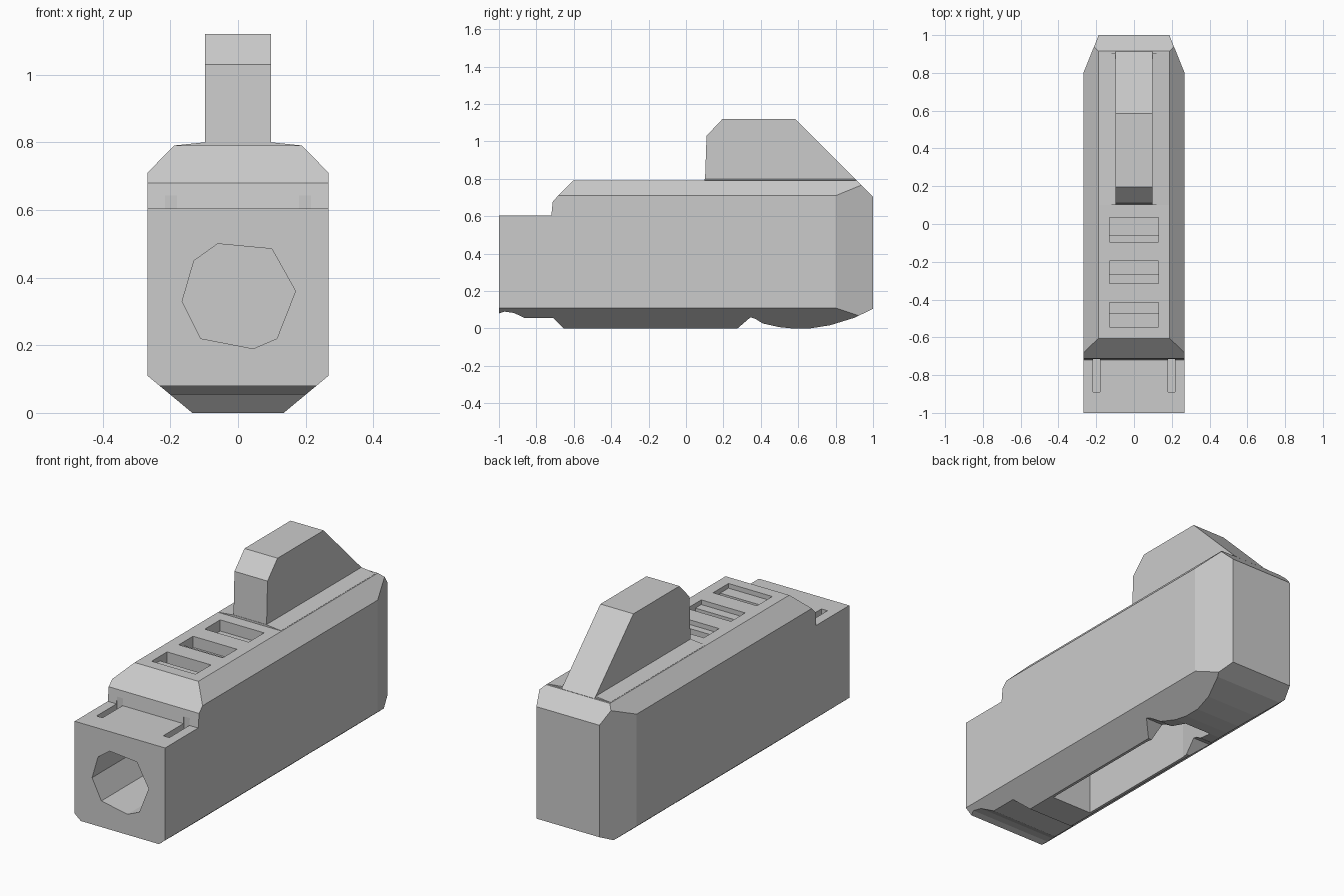
import bpy, bmesh

cube = bpy.data.objects.get("Cube")
if cube:
    bpy.data.objects.remove(cube, do_unlink=True)

GREY = (0.6, 0.6, 0.6, 1.0)
grey = bpy.data.materials.new("plain grey")
grey.use_nodes = True
grey.diffuse_color = GREY
grey.node_tree.nodes["Principled BSDF"].inputs["Base Color"].default_value = GREY


def prism(name, outline, axis, lo, hi):
    """Extrude a 2D outline along one axis, from lo to hi."""
    def place(a, b, t):
        return {"x": (t, a, b), "y": (a, t, b), "z": (a, b, t)}[axis]
    bm = bmesh.new()
    start = [bm.verts.new(place(a, b, lo)) for a, b in outline]
    end = [bm.verts.new(place(a, b, hi)) for a, b in outline]
    bm.faces.new(start)
    bm.faces.new(end)
    for i in range(len(outline)):
        j = (i + 1) % len(outline)
        bm.faces.new((start[i], start[j], end[j], end[i]))
    bmesh.ops.recalc_face_normals(bm, faces=bm.faces)
    mesh = bpy.data.meshes.new(name)
    bm.to_mesh(mesh)
    bm.free()
    mesh.materials.append(grey)
    obj = bpy.data.objects.new(name, mesh)
    bpy.context.scene.collection.objects.link(obj)
    return obj


def box(name, x0, x1, y0, y1, z0, z1):
    return prism(name, [(x0, y0), (x1, y0), (x1, y1), (x0, y1)], "z", z0, z1)


def mirrored(half):
    return half + [(-a, b) for a, b in reversed(half)]


def carve(target, tool, operation):
    """Apply a boolean and discard the tool."""
    tool.hide_render = True
    mod = target.modifiers.new("carve", "BOOLEAN")
    mod.operation, mod.solver, mod.object = operation, "EXACT", tool
    bpy.context.view_layer.update()
    graph = bpy.context.evaluated_depsgraph_get()
    mesh = bpy.data.meshes.new_from_object(target.evaluated_get(graph))
    target.modifiers.clear()
    target.data = mesh
    bpy.data.objects.remove(tool, do_unlink=True)


# Main body: side profile trimmed by the front section and the plan outline
side = [(-1, 0.08), (-0.97, 0.09), (-0.92, 0.083), (-0.86, 0.055),
        (-0.71, 0.055), (-0.655, 0), (0.275, 0), (0.345, 0.06), (0.37, 0.052),
        (0.41, 0.027), (0.5, 0.007), (0.57, 0), (0.66, 0), (0.77, 0.017),
        (0.9, 0.057), (1, 0.105), (1, 0.705), (0.915, 0.79), (-0.605, 0.79),
        (-0.712, 0.68), (-0.72, 0.605), (-1, 0.605)]
body = prism("main_body", side, "x", -0.4, 0.4)
section = mirrored([(0.135, 0), (0.268, 0.11), (0.268, 0.71), (0.187, 0.792)])
section[0], section[-1] = (0.123, -0.01), (-0.123, -0.01)
carve(body, prism("section", section, "y", -1.2, 1.2), "INTERSECT")
plan = mirrored([(0.268, -1.2), (0.268, 0.8), (0.187, 1), (0.106, 1.2)])
carve(body, prism("plan", plan, "z", -0.2, 1), "INTERSECT")

# Faceted bore in the front face
bore = [(-0.06, 0.5), (0.1, 0.485), (0.17, 0.36), (0.115, 0.22),
        (0.045, 0.19), (-0.11, 0.22), (-0.165, 0.33), (-0.13, 0.45)]
carve(body, prism("bore", bore, "y", -1.1, -0.6), "DIFFERENCE")

# Well in the underside, tapering to the back
well = mirrored([(0.12, -0.49), (0.12, 0.24), (0.08, 0.5)])
carve(body, prism("well", well, "z", -0.1, 0.4), "DIFFERENCE")

# Stepped slots across the top
for y0, y1, y2 in ((-0.545, -0.475, -0.415), (-0.315, -0.265, -0.195),
                   (-0.095, -0.057, 0.035)):
    step = [(y0, 0.9), (y0, 0.765), (y1, 0.765), (y1, 0.73),
            (y2, 0.73), (y2, 0.9)]
    carve(body, prism("slot", step, "x", -0.13, 0.13), "DIFFERENCE")

# Narrow grooves in the front shelf
for s in (-1, 1):
    x = 0.198 * s
    carve(body, box("groove", x - 0.018, x + 0.018, -0.89, -0.716, 0.555, 0.67),
          "DIFFERENCE")

# Upright fin and its low sloping foot
fin = [(0.1, 0.74), (0.11, 1.03), (0.195, 1.12), (0.585, 1.12),
       (0.914, 0.791), (0.87, 0.74)]
prism("rear_fin", fin, "x", -0.098, 0.098)
foot = mirrored([(0.185, 0.78), (0.185, 0.791), (0.098, 0.8)])
prism("fin_foot", foot, "y", 0.1, 0.905)
